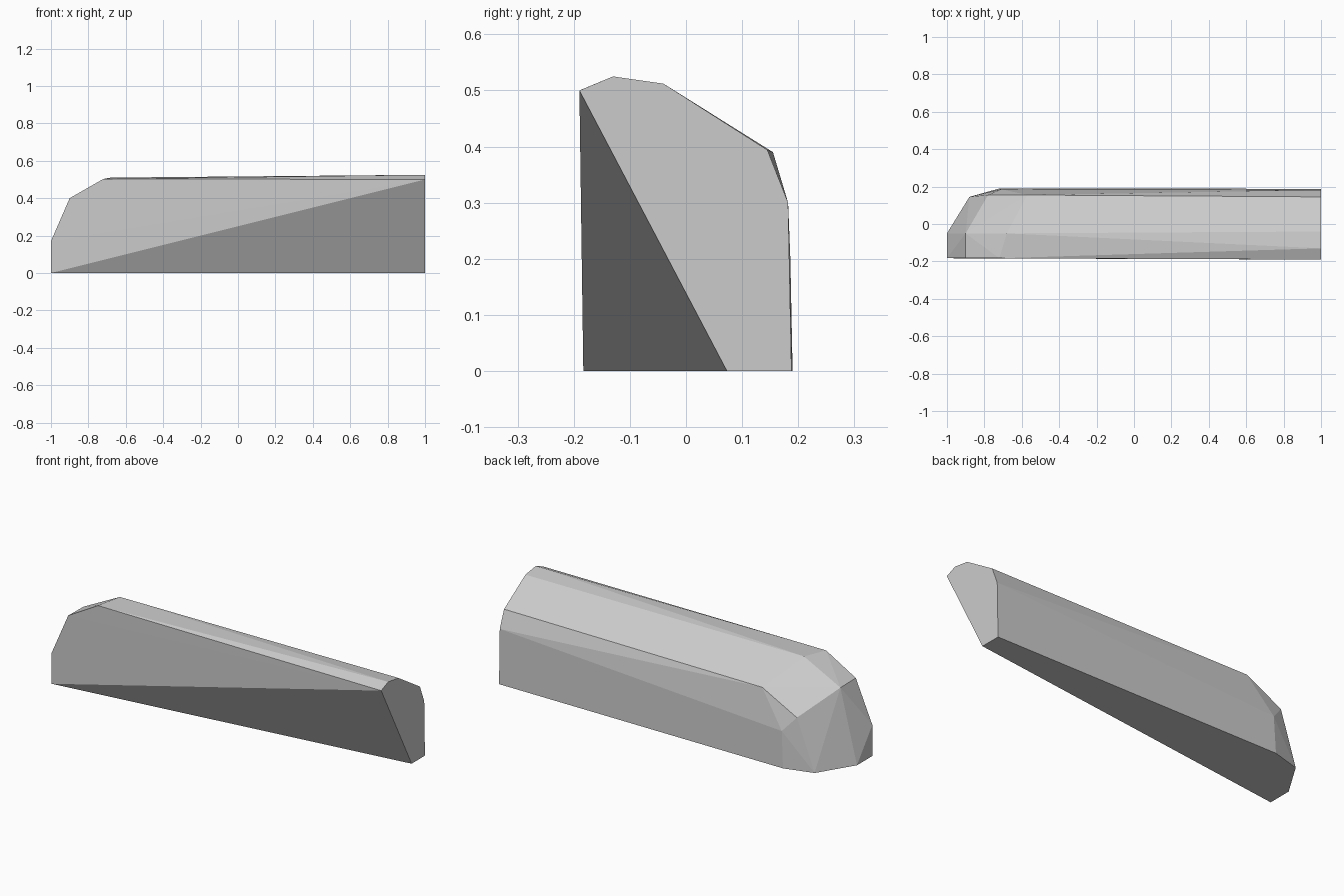
import bpy
import bmesh

cube = bpy.data.objects.get("Cube")
if cube:
    bpy.data.objects.remove(cube, do_unlink=True)


def flat_material(name, color):
    material = bpy.data.materials.new(name)
    material.use_nodes = True
    material.diffuse_color = color
    material.node_tree.nodes["Principled BSDF"].inputs["Base Color"].default_value = color
    return material


def faceted_solid(name, points, material):
    """Wrap flat facets around a set of corner points."""
    bm = bmesh.new()
    verts = [bm.verts.new(point) for point in points]
    bmesh.ops.convex_hull(bm, input=verts)
    loose = [v for v in bm.verts if not v.link_faces]
    bmesh.ops.delete(bm, geom=loose, context="VERTS")
    bmesh.ops.recalc_face_normals(bm, faces=bm.faces)
    mesh = bpy.data.meshes.new(name)
    bm.to_mesh(mesh)
    bm.free()
    mesh.materials.append(material)
    obj = bpy.data.objects.new(name, mesh)
    bpy.context.collection.objects.link(obj)
    return obj


# Flat cut end: (y, z) profile at x = 1, undercut towards the front
cut_profile = [(0.073, 0), (0.188, 0), (0.182, 0.3), (0.145, 0.394),
               (-0.04, 0.512), (-0.13, 0.525), (-0.19, 0.5)]
cut_end = [(1, y, z) for y, z in cut_profile]

# Rounded end: front silhouette, then the crown and back corners
front_y = -0.183
front_corners = [(x, front_y, z) for x, z in
                 [(-1, 0), (-1, 0.17), (-0.9, 0.4), (-0.72, 0.503)]]
crown_corners = [(-0.9, -0.05, 0.398), (-0.68, -0.05, 0.51)]
back_corners = [(-0.57, 0.155, 0.39), (-0.78, 0.155, 0.28), (-0.71, 0.186, 0.2)]

# Footprint of the rounded end on the ground
footprint = [(x, y, 0) for x, y in [(-0.72, 0.19), (-0.88, 0.145), (-1, -0.05)]]

stone = flat_material("stone_grey", (0.6, 0.6, 0.6, 1))
faceted_solid("stone_block", cut_end + front_corners + crown_corners
              + back_corners + footprint, stone)
